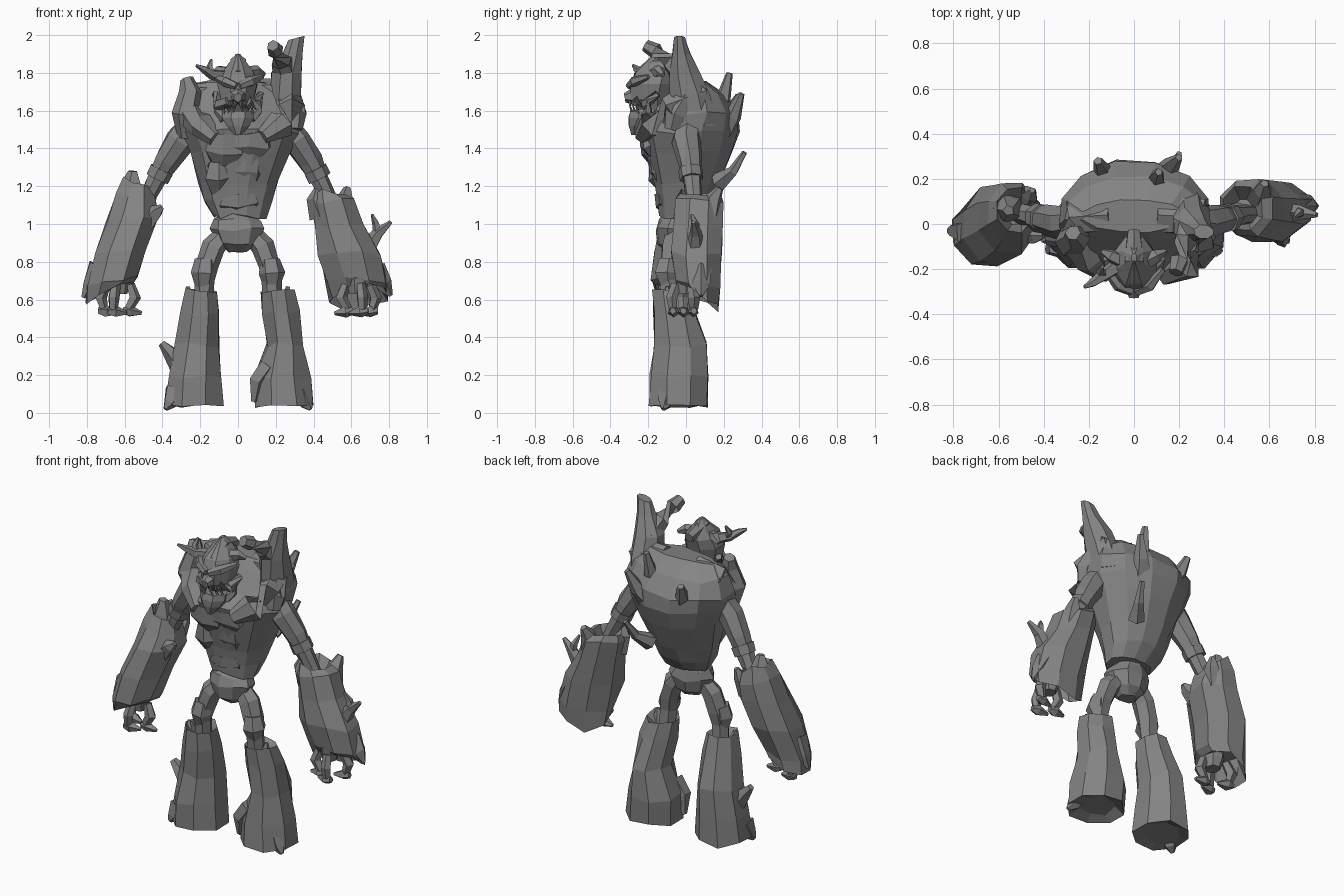
import bpy, bmesh, math, random
from mathutils import Vector

random.seed(11)
bark = bpy.data.materials.new("bark_grey")
bark.diffuse_color = (0.23, 0.23, 0.23, 1)


def skin(name, loops):
    """Join rings of points into a closed flat-shaded solid."""
    bm = bmesh.new()
    rings = [[bm.verts.new(p) for p in loop] for loop in loops]
    n = len(rings[0])
    for a, b in zip(rings, rings[1:]):
        for i in range(n):
            j = (i + 1) % n
            bm.faces.new((a[i], a[j], b[j], b[i]))
    bm.faces.new(rings[0][::-1])
    bm.faces.new(rings[-1])
    bmesh.ops.recalc_face_normals(bm, faces=bm.faces)
    me = bpy.data.meshes.new(name)
    bm.to_mesh(me)
    bm.free()
    me.materials.append(bark)
    ob = bpy.data.objects.new(name, me)
    bpy.context.collection.objects.link(ob)
    return ob


def loft(name, rings, n=9, rough=0.08, ragged=0.0):
    """Level rings (x, y, z, rx, ry, slope_x, slope_y) with a rough outline."""
    loops = []
    for x, y, z, rx, ry, *slope in rings:
        sx, sy = slope if slope else (0, 0)
        loop = []
        for i in range(n):
            a = 2 * math.pi * (i + 0.5) / n
            f = 1.04 + random.uniform(-rough, rough)
            c, s = math.cos(a), math.sin(a)
            dz = random.uniform(-ragged, ragged)
            loop.append((x + rx * f * c, y + ry * f * s, max(z + sx * c + sy * s + dz, 0.005)))
        loops.append(loop)
    return skin(name, loops)


def branch(name, pts, n=6, rough=0.1):
    """Tube through points (x, y, z, radius), rings square to the path."""
    P = [Vector(p[:3]) for p in pts]
    loops = []
    for k, p in enumerate(P):
        d = (P[min(k + 1, len(P) - 1)] - P[max(k - 1, 0)]).normalized()
        u = d.cross(Vector((0, 1, 0)) if abs(d.y) < 0.8 else Vector((1, 0, 0))).normalized()
        v = d.cross(u)
        loop = []
        for i in range(n):
            a = 2 * math.pi * i / n
            r = pts[k][3] * (1 + random.uniform(-rough, rough))
            loop.append(p + u * r * math.cos(a) + v * r * math.sin(a))
        loops.append(loop)
    return skin(name, loops)


# Torso: narrow waist, broad back, sloping shoulders
loft("torso", [(0.01, -0.04, 1.04, .14, .10), (0, -0.01, 1.12, .175, .14),
               (0, 0.0, 1.22, .205, .17), (0.01, 0.015, 1.38, .265, .23),
               (0.01, 0.015, 1.49, .315, .26), (0.005, 0.055, 1.58, .335, .22),
               (0, 0.06, 1.68, .30, .145), (0, 0.035, 1.745, .22, .07)], 12, .04, .015)

# Collar: curled bark rims either side of the head
branch("right_collar", [(.10, .04, 1.69, .08), (.25, .03, 1.68, .10), (.285, -.08, 1.60, .085),
                        (.23, -.18, 1.53, .075), (.13, -.235, 1.46, .04)], 6)
branch("left_collar", [(-.10, .04, 1.69, .08), (-.24, .03, 1.66, .095), (-.26, -.07, 1.58, .08),
                       (-.20, -.16, 1.52, .07), (-.12, -.225, 1.45, .04)], 6)
branch("left_shoulder_bark", [(-.28, -.05, 1.46, .04), (-.28, -.08, 1.58, .07),
                              (-.25, -.06, 1.70, .06), (-.27, -.04, 1.77, .035)])
branch("right_shoulder_bark", [(.30, -.08, 1.50, .04), (.30, -.06, 1.58, .065), (.28, 0, 1.68, .05)])

# Chest flakes: flat overlapping plates
for x, y, z, w, h in ((-.08, -.205, 1.38, .10, .09), (.06, -.21, 1.41, .11, .07),
                      (.04, -.17, 1.27, .09, .07), (-.1, -.16, 1.24, .07, .08),
                      (0, -.125, 1.10, .11, .05)):
    loft("chest_flake", [(x, y + .045, z - h, w * .5, .02), (x, y + .01, z, w, .04),
                         (x, y - .005, z + h, w * .8, .03)], 6, .25, .015)

# Shoulder horn with a fork, and the spikes on the back
loft("shoulder_horn", [(.23, .05, 1.52, .09, .12), (.25, .02, 1.68, .085, .11),
                       (.258, -.01, 1.80, .082, .085), (.29, -.025, 1.90, .055, .05),
                       (.31, -.035, 1.985, .045, .03, .012, 0)], 8, .05)
branch("horn_fork", [(.26, .0, 1.78, .075), (.23, -.08, 1.86, .055),
                     (.20, -.16, 1.915, .043), (.185, -.215, 1.945, .032)], 6, .05)
for root, mid, tip in (((.08, .14, 1.55, .08), (.10, .20, 1.67, .042), (.11, .23, 1.80, .017)),
                       ((-.10, .15, 1.50, .07), (-.14, .24, 1.60, .04), (-.16, .28, 1.68, .02)),
                       ((.12, .17, 1.22, .05), (.17, .25, 1.28, .03), (.20, .31, 1.38, .015)),
                       ((.10, .16, 1.46, .09), (.16, .25, 1.57, .045), (.20, .295, 1.69, .017))):
    branch("back_spike", [root, mid, tip], 5)

# Head: skull, crest, snout and jaw
branch("neck", [(0, .02, 1.52, .10), (0, -.15, 1.62, .08)], 7)
loft("skull", [(0, -.18, 1.60, .06, .07), (0, -.19, 1.66, .09, .10), (0, -.18, 1.74, .11, .115),
               (0, -.165, 1.80, .09, .11), (0, -.15, 1.85, .05, .07), (0, -.15, 1.90, .012, .02)], 8, .06)
branch("snout", [(0, -.20, 1.69, .07), (0, -.27, 1.68, .05), (0, -.325, 1.67, .025)], 6)
loft("jaw", [(0, -.27, 1.47, .02, .02), (0, -.25, 1.52, .06, .055),
             (0, -.22, 1.56, .09, .085), (0, -.21, 1.595, .085, .085)], 8, .06)
branch("crown", [(0, -.25, 1.79, .03), (0, -.16, 1.85, .05), (0, -.03, 1.82, .03)], 6)
for s in (-1, 1):
    branch("brow", [(s * .01, -.30, 1.73, .02), (s * .07, -.275, 1.755, .027), (s * .13, -.20, 1.78, .014)], 5)
    branch("cheek", [(s * .05, -.26, 1.65, .03), (s * .10, -.22, 1.63, .035), (s * .12, -.15, 1.69, .02)], 5)
    branch("jaw_spike", [(s * .07, -.22, 1.56, .03), (s * .11, -.20, 1.60, .022), (s * .125, -.2, 1.65, .006)], 5)
    branch("crown_twig", [(s * .05, -.17, 1.80, .035), (s * .10, -.14, 1.81, .03), (s * .14, -.12, 1.79, .012)], 5)
    for k in range(3):
        x, y = s * (.015 + .025 * k), -.295 + .016 * k
        branch("upper_tooth", [(x, y, 1.65, .011), (x, y, 1.61, .002)], 4)
        branch("lower_tooth", [(x + s * .01, y + .01, 1.585, .011), (x + s * .01, y, 1.625, .002)], 4)
branch("head_antler", [(-.08, -.19, 1.78, .035), (-.14, -.23, 1.79, .028),
                       (-.18, -.26, 1.82, .02), (-.22, -.28, 1.84, .008)], 5)
branch("antler_twig", [(-.13, -.22, 1.79, .02), (-.15, -.21, 1.83, .018), (-.14, -.19, 1.87, .008)], 5)

# Upper arms with a wrapped elbow band
for s in (-1, 1):
    branch("upper_arm", [(s * .25, .01, 1.52, .07), (s * .31, .0, 1.44, .078), (s * .38, .02, 1.33, .068),
                         (s * .43, .03, 1.24, .05), (s * .48, .04, 1.14, .045), (s * .54, .04, 1.0, .05)], 7)
    branch("elbow_band", [(s * .405, .025, 1.29, .066), (s * .43, .03, 1.24, .064)], 7, .04)

# Bark sleeves on the forearms, open at both ends
loft("left_forearm", [(-.52, .05, 1.12, .05, .05), (-.53, .06, 1.21, .08, .10, -.04, 0),
                      (-.54, .05, 1.14, .11, .13, -.04, 0), (-.56, .03, 1.03, .145, .16),
                      (-.62, .0, .86, .145, .165), (-.665, -.04, .70, .145, .15, .04, 0),
                      (-.685, -.03, .64, .13, .13, .05, .0), (-.67, -.03, .71, .09, .09)], 8, .08, .02)
loft("right_forearm", [(.49, .06, 1.07, .05, .05), (.48, .07, 1.17, .09, .10),
                       (.50, .07, 1.12, .12, .125), (.535, .065, 1.0, .14, .135),
                       (.59, .055, .84, .165, .135), (.63, .06, .69, .17, .125, 0, -.03),
                       (.64, .07, .61, .155, .105, .02, -.06), (.62, .06, .71, .10, .08)], 8, .08, .02)
for name, pts in (
        ("left_sleeve_shard", [(-.57, .08, 1.08, .09), (-.56, .07, 1.2, .06), (-.555, .06, 1.28, .025)]),
        ("left_inner_shard", [(-.50, -.02, 1.0, .06), (-.43, -.05, 1.07, .04), (-.40, -.05, 1.09, .015)]),
        ("left_back_shard", [(-.50, .10, 1.05, .06), (-.46, .13, 1.15, .04), (-.45, .15, 1.20, .015)]),
        ("right_sleeve_shard", [(.56, .12, 1.05, .07), (.57, .15, 1.14, .045), (.58, .18, 1.19, .02)]),
        ("right_inner_shard", [(.45, .04, 1.05, .07), (.41, .03, 1.14, .045), (.42, .02, 1.19, .015)]),
        ("right_arm_twig", [(.68, .05, .86, .05), (.74, .05, .95, .035), (.81, .04, 1.01, .012)]),
        ("right_arm_twig_fork", [(.74, .05, .93, .025), (.73, .05, 1.0, .02), (.71, .03, 1.05, .008)]),
        ("right_cuff_shard", [(.72, .08, .76, .06), (.77, .08, .68, .05), (.81, .08, .62, .012)]),
        ("left_cuff_shard", [(-.74, -.04, .78, .06), (-.79, -.03, .68, .04), (-.82, -.03, .61, .012)])):
    branch(name, pts, 5)

# Hands: bent knuckles ending in broad level fingertips
for s, y in ((-1, -.06), (1, .0)):
    branch("palm", [(s * .62, y + .04, .78, .05), (s * .63, y, .70, .065), (s * .63, y, .63, .045)], 7)
    for dx, dy in ((-.06, -.01), (.02, -.05), (.07, .03)):
        x = s * (.63 + dx)
        branch("knuckle", [(x, y + dy, .68, .026), (x + s * dx * .4, y + dy * 1.5, .61, .032),
                           (x + s * .01, y + dy * 1.4, .55, .024)], 5)
        branch("fingertip", [(x + s * .04, y + dy * 1.4, .54, .018), (x, y + dy * 1.3, .537, .032),
                             (x - s * .06, y + dy, .528, .01)], 5)

# Pelvis
loft("pelvis", [(0, -.06, .85, .05, .045), (0, -.06, .90, .10, .085), (0, -.06, .97, .14, .105),
                (0, -.05, 1.02, .12, .09), (0, -.04, 1.06, .08, .07)], 9, .08, .01)

# Thighs with a ridged knee
for s in (-1, 1):
    branch("thigh", [(s * .07, -.06, .95, .05), (s * .13, -.07, .88, .062), (s * .165, -.08, .78, .06),
                     (s * .175, -.09, .70, .055), (s * .185, -.08, .55, .05)], 6)
    branch("knee", [(s * .17, -.09, .81, .055), (s * .18, -.10, .74, .068), (s * .18, -.09, .67, .045)], 6)

# Bark boots with shallow hollow soles
loft("left_boot", [(-.19, -.08, .60, .05, .05), (-.195, -.08, .65, .085, .095), (-.2, -.06, .53, .105, .115),
                   (-.215, -.03, .36, .12, .14), (-.23, -.035, .19, .145, .16),
                   (-.235, -.04, .035, .16, .16), (-.235, -.04, .06, .10, .10)], 8, .05, .015)
loft("right_boot", [(.2, -.08, .60, .05, .05), (.21, -.08, .64, .09, .10), (.228, -.06, .53, .10, .115),
                    (.25, -.03, .36, .10, .14), (.235, -.035, .19, .155, .16),
                    (.245, -.04, .035, .165, .16), (.24, -.04, .06, .10, .10)], 8, .05, .015)
branch("left_boot_stub", [(-.30, -.05, .24, .06), (-.36, -.06, .32, .04), (-.405, -.06, .37, .02)], 5)
branch("right_boot_shard", [(.16, -.11, .25, .05), (.10, -.11, .17, .045), (.085, -.10, .06, .02)], 5)
for s in (-1, 1):
    branch("boot_shard", [(s * .25, -.1, .55, .05), (s * .26, -.1, .62, .03), (s * .265, -.1, .67, .01)], 5)
    branch("boot_toe", [(s * .33, -.09, .12, .06), (s * .36, -.11, .05, .04), (s * .385, -.12, .02, .012)], 5)
